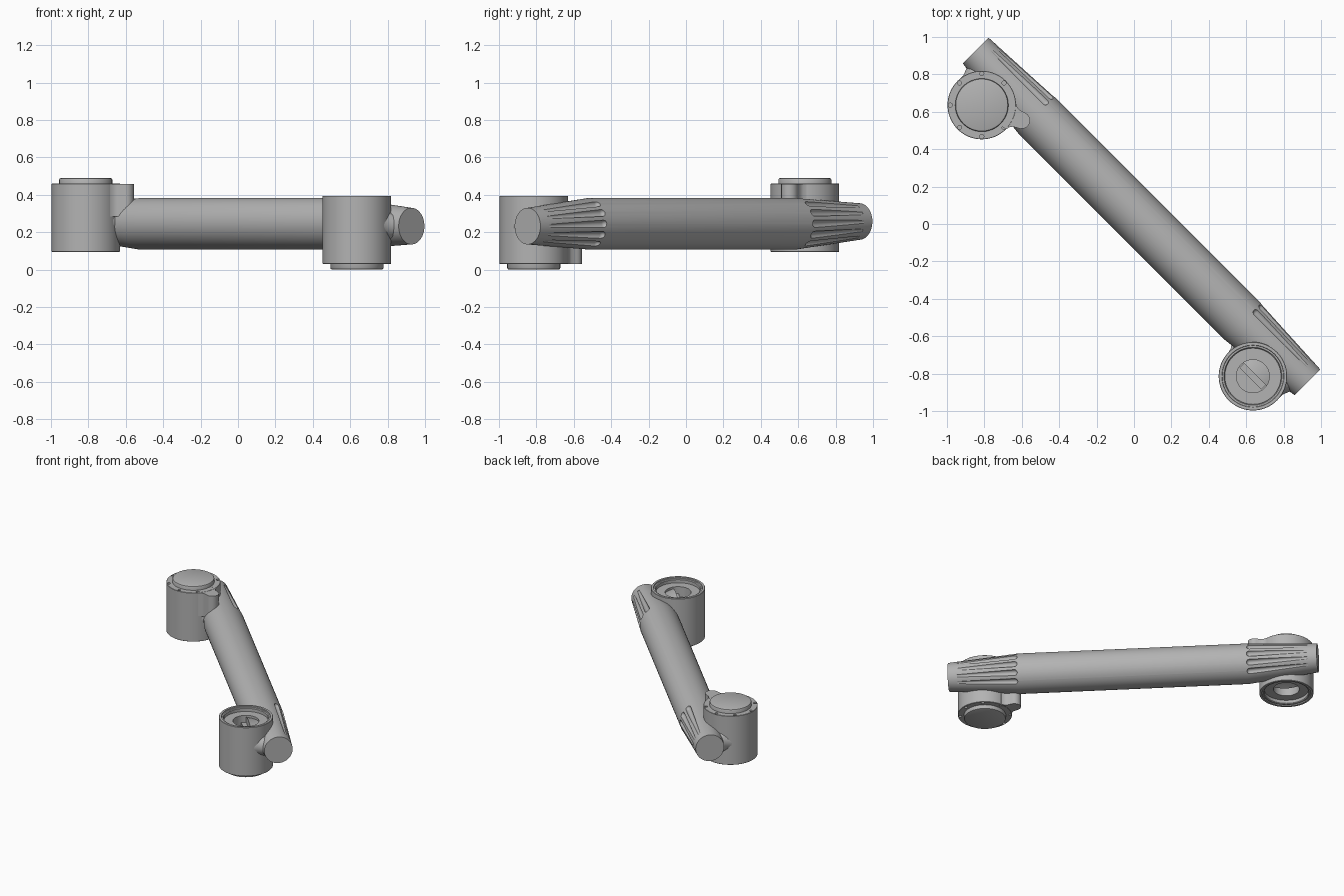
import bpy, bmesh
from math import cos, sin, pi, radians
from mathutils import Matrix, Vector

cube = bpy.data.objects.get("Cube")
if cube:
    bpy.data.objects.remove(cube, do_unlink=True)

grey = bpy.data.materials.new("cast_grey")
grey.use_nodes = True
COLOR = (0.45, 0.45, 0.45, 1)
grey.diffuse_color = COLOR
grey.node_tree.nodes["Principled BSDF"].inputs["Base Color"].default_value = COLOR

# The link lies along local x; "flip" turns the right end into the left end
WORLD = Matrix.Translation((0, 0, 0.245)) @ Matrix.Rotation(radians(-45), 4, 'Z')
FLIP = Matrix.Rotation(pi, 4, 'Y')
SIDES = 64
HUB = Vector((1.025, -0.126, 0))


def loft(bm, rings, matrix=Matrix()):
    """Skin a list of equal point rings and close both ends."""
    rows = [[bm.verts.new(matrix @ Vector(p)) for p in ring] for ring in rings]
    n = len(rows[0])
    for a, b in zip(rows, rows[1:]):
        for i in range(n):
            bm.faces.new((a[i], a[(i + 1) % n], b[(i + 1) % n], b[i]))
    bm.faces.new(rows[0][::-1])
    bm.faces.new(rows[-1])


def lathe(bm, profile, matrix=Matrix(), sides=SIDES):
    """Turn (radius, height) pairs around local z."""
    angles = [2 * pi * i / sides for i in range(sides)]
    loft(bm, [[(r * cos(a), r * sin(a), z) for a in angles] for r, z in profile], matrix)


def finish(bm, name, matrix):
    bmesh.ops.recalc_face_normals(bm, faces=bm.faces)
    mesh = bpy.data.meshes.new(name)
    bm.to_mesh(mesh)
    bm.free()
    mesh.transform(matrix)
    mesh.materials.append(grey)
    obj = bpy.data.objects.new(name, mesh)
    bpy.context.collection.objects.link(obj)
    return obj


def activate(obj):
    bpy.ops.object.select_all(action='DESELECT')
    obj.select_set(True)
    bpy.context.view_layer.objects.active = obj


def smooth(obj):
    activate(obj)
    bpy.ops.object.shade_smooth_by_angle(angle=radians(30))


def cut(obj, cutter):
    cutter.hide_render = True
    mod = obj.modifiers.new("cut", 'BOOLEAN')
    mod.operation = 'DIFFERENCE'
    mod.solver = 'EXACT'
    mod.object = cutter
    activate(obj)
    bpy.ops.object.modifier_apply(modifier=mod.name)
    bpy.data.objects.remove(cutter, do_unlink=True)


# Tube: straight middle, tapered ends
TAPER, END = 0.78, 1.255


def tube_section(u):
    t = max(0, (u - TAPER) / (END - TAPER))
    return Vector((u, 0.0425 + 0.0145 * t, -0.0125 * t)), 0.1375 - 0.04 * t


def tube_ring(u):
    c, r = tube_section(u)
    return [c + Vector((0, r * cos(2 * pi * i / SIDES), r * sin(2 * pi * i / SIDES)))
            for i in range(SIDES)]


bm = bmesh.new()
right = [tube_ring(TAPER), tube_ring(END)]
left = [[Vector((-p.x, p.y, -p.z)) for p in ring] for ring in right]
# Reversed winding of the flipped rings is realigned to the right ones
left = [[ring[-i % SIDES] for i in range(SIDES)] for ring in left]
loft(bm, [left[1], left[0], right[0], right[1]])
tube = finish(bm, "arm_tube", WORLD)


# Grooves fanned over the outer side of each tapered end
def groove_cutters(matrix):
    bm = bmesh.new()
    for k in range(-2, 3):
        a = radians(26 * k)
        out = Vector((0, cos(a), sin(a)))
        (c0, r0), (c1, r1) = tube_section(0.80), tube_section(1.19)
        start, stop = c0 + out * (r0 + 0.003), c1 + out * (r1 + 0.009)
        axis = stop - start
        nose = [(0.021 * sin(t), -0.021 * cos(t)) for t in (0.15, 0.5, 0.85, 1.2)]
        turn = axis.to_track_quat('Z', 'Y').to_matrix().to_4x4()
        lathe(bm, nose + [(0.021, 0), (0.012, axis.length)],
              Matrix.Translation(start) @ turn, 20)
    return finish(bm, "groove_cutter", matrix)


for matrix in (WORLD, WORLD @ FLIP):
    cut(tube, groove_cutters(matrix))
smooth(tube)


# Joint at each end: housing, cover, neck, lug and bore bar
def build_joint(side, matrix):
    hub = matrix @ Matrix.Translation(HUB)

    bm = bmesh.new()
    lathe(bm, [(0.181, -0.215), (0.183, -0.213), (0.183, 0.148), (0.181, 0.15),
               (0.166, 0.15), (0.164, 0.143), (0.155, 0.143), (0.15, 0.138),
               (0.15, 0.115), (0.088, 0.115), (0.088, 0.04)])
    housing = finish(bm, side + "_housing", hub)

    # Bolt holes around the cover
    bm = bmesh.new()
    for k in range(8):
        a = k * pi / 4
        lathe(bm, [(0.011, -0.23), (0.011, -0.2)],
              Matrix.Translation((0.168 * cos(a), 0.168 * sin(a), 0)), 16)
    cut(housing, finish(bm, "bolt_cutter", hub))
    smooth(housing)

    bm = bmesh.new()
    lathe(bm, [(0.142, -0.2), (0.142, -0.236), (0.139, -0.242), (0.132, -0.245)])
    smooth(finish(bm, side + "_cover", hub))

    # Flared oval neck joining the tube and the housing
    bm = bmesh.new()
    rings = []
    for v, w, h in ((0.04, 0.16, 0.1), (-0.03, 0.205, 0.108),
                    (-0.055, 0.193, 0.112), (-0.08, 0.183, 0.118),
                    (-0.11, 0.181, 0.128)):
        rings.append([(HUB.x + w * cos(2 * pi * i / SIDES), v,
                       -0.01 + h * sin(2 * pi * i / SIDES)) for i in range(SIDES)])
    loft(bm, rings)
    smooth(finish(bm, side + "_neck", matrix))

    # Rounded lug beside the cover
    half = [(0.1, 0.06), (0.168, 0.074), (0.18, 0.058), (0.197, 0.048)]
    arc = [(0.228 + 0.045 * cos(t), 0.045 * sin(t))
           for t in (radians(90 - 15 * k) for k in range(13))]
    outline = half + arc + [(x, -y) for x, y in reversed(half)]
    bm = bmesh.new()
    loft(bm, [[(x, y, z) for x, y in outline] for z in (-0.214, -0.04)],
         Matrix.Rotation(radians(156), 4, 'Z'))
    smooth(finish(bm, side + "_lug", hub))

    # Bar and pin on the bore floor
    bm = bmesh.new()
    bmesh.ops.create_cube(bm, size=1, matrix=Matrix.Translation((0, 0, 0.05))
                          @ Matrix.Diagonal((0.165, 0.036, 0.03, 1)))
    lathe(bm, [(0.014, 0.04), (0.014, 0.07)], sides=24)
    smooth(finish(bm, side + "_bore_bar", hub))


build_joint("right_end", WORLD @ FLIP)
build_joint("left_end", WORLD)
